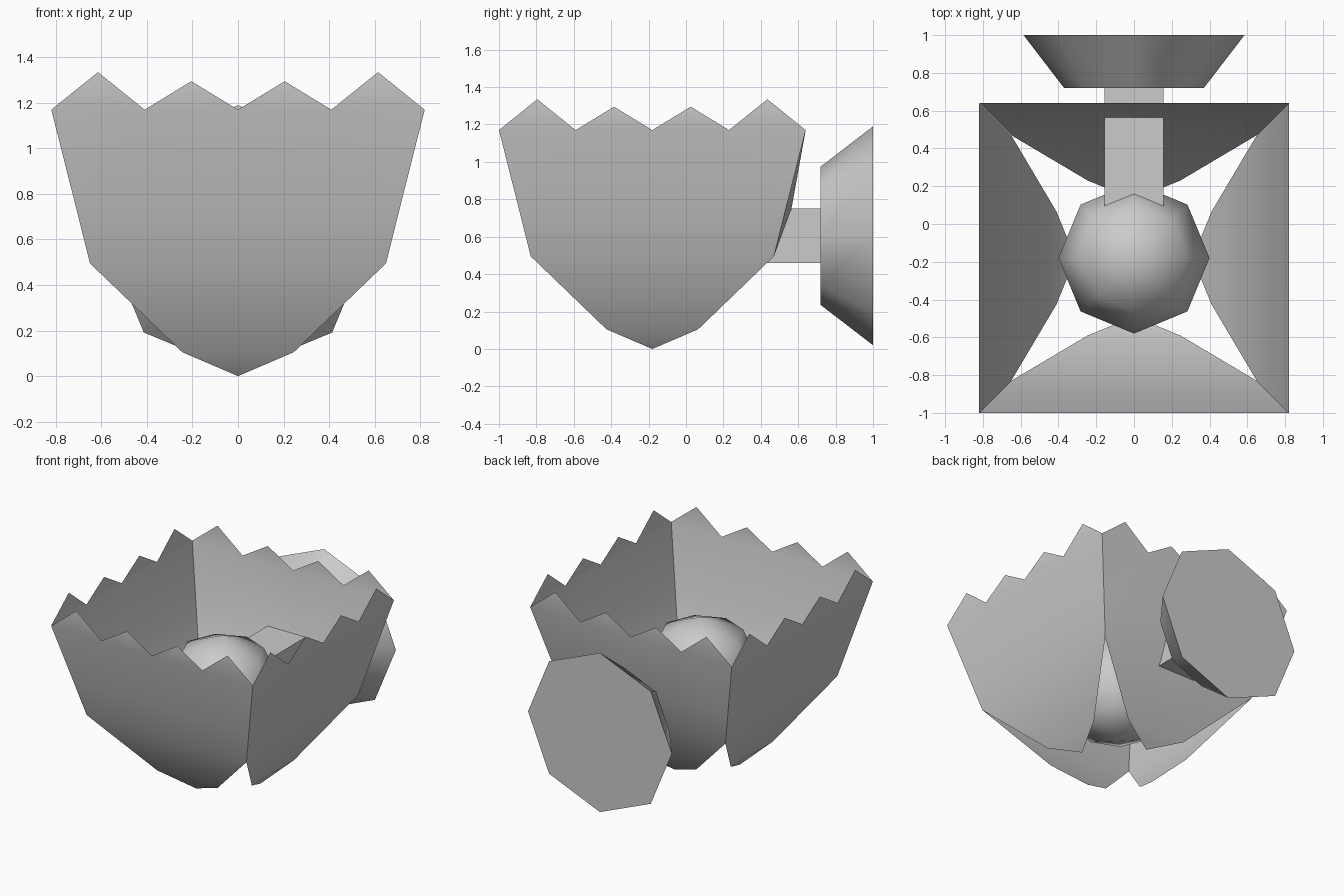
import bpy, bmesh, math
from mathutils import Matrix, Vector

if "Cube" in bpy.data.objects:
    bpy.data.objects.remove(bpy.data.objects["Cube"])

CY = -0.18      # centre of the shade in y
CZ = 0.605      # height of the arm axis


def finish(name, bm, smooth_angle=None):
    me = bpy.data.meshes.new(name)
    bm.to_mesh(me)
    bm.free()
    ob = bpy.data.objects.new(name, me)
    bpy.context.collection.objects.link(ob)
    if smooth_angle:
        bpy.ops.object.select_all(action='DESELECT')
        bpy.context.view_layer.objects.active = ob
        ob.select_set(True)
        bpy.ops.object.shade_smooth_by_angle(angle=math.radians(smooth_angle))
    return ob


# Thin shade panel: rows of points (sideways, outward, height), zigzag rim
def shade_panel(name, turn, bulge=0.0):
    bm = bmesh.new()
    m = 0.714
    rows = [
        [(0, 0.31, 0.0)],
        [(u, 0.41, 0.105) for u in (-0.245, 0.245)],
        [(u, 0.65, 0.495) for u in (-0.65, 0.65)],
        [(-m, m, 0.75), (-0.155, m + bulge, 0.75), (0.155, m + bulge, 0.75), (m, m, 0.75)],
        [(u, 0.82, 1.17) for u in (-0.82, -0.41, 0, 0.41, 0.82)],
    ]
    rows = [[bm.verts.new((u, -r, z)) for u, r, z in row] for row in rows]
    for low, high in zip(rows, rows[1:]):
        bm.faces.new(low + high[::-1])
    rim = rows[-1]
    for a, b, h in zip(rim, rim[1:], (1.335, 1.295, 1.295, 1.335)):
        peak = bm.verts.new(((a.co.x + b.co.x) / 2, -0.82, h))
        bm.faces.new((a, b, peak))
    bmesh.ops.triangulate(bm, faces=[f for f in bm.faces if len(f.verts) > 4])
    bmesh.ops.transform(bm, verts=bm.verts,
                        matrix=Matrix.Translation((0, CY, 0)) @ Matrix.Rotation(turn, 4, 'Z'))
    finish(name, bm, 60)


for i, side in enumerate(("front", "right", "back", "left")):
    shade_panel(side + "_shade_panel", i * math.pi / 2, 0.03 if side == "back" else 0.0)

# Low-poly bulb
bm = bmesh.new()
bmesh.ops.create_uvsphere(bm, u_segments=8, v_segments=4, radius=0.4,
                          matrix=Matrix.Translation((0, CY, CZ)))
finish("bulb", bm, 60)

# Square arm from the bulb to the wall mount
bm = bmesh.new()
y0, y1 = 0.0, 0.73
bmesh.ops.create_cube(bm, size=1, matrix=Matrix.Translation((0, (y0 + y1) / 2, CZ))
                      @ Matrix.Diagonal((0.31, y1 - y0, 0.29, 1)))
finish("arm", bm)

# Eight-sided tapered wall mount
bm = bmesh.new()
bmesh.ops.create_cone(bm, cap_ends=True, segments=8, radius1=0.585, radius2=0.37, depth=0.28,
                      matrix=Matrix.Translation((0, 0.86, CZ)) @ Matrix.Rotation(math.pi / 2, 4, 'X'))
finish("wall_mount", bm, 48)
